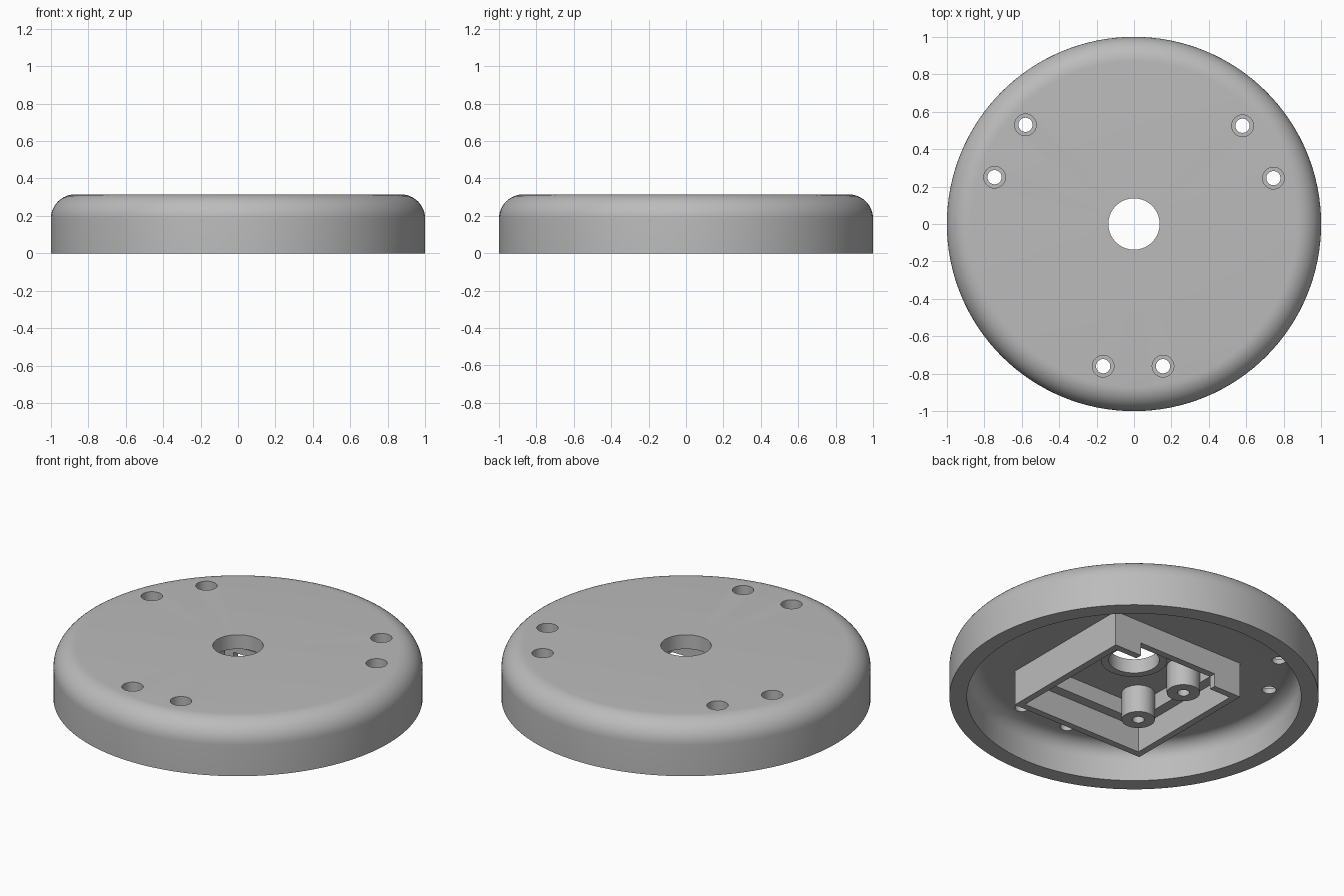
import bpy, bmesh
from math import sin, cos, pi

old = bpy.data.objects.get("Cube")
if old:
    bpy.data.objects.remove(old)

SEGMENTS = 128
TOP, CEILING = 0.315, 0.21
BOX_X, BOX_FRONT, BOX_BACK = 0.44, -0.48, 0.37

grey = bpy.data.materials.new("plain grey")
grey.use_nodes = True
colour = (0.5, 0.5, 0.5, 1)
grey.diffuse_color = colour
grey.node_tree.nodes["Principled BSDF"].inputs["Base Color"].default_value = colour


def make_object(name, bm):
    bmesh.ops.recalc_face_normals(bm, faces=bm.faces)
    mesh = bpy.data.meshes.new(name)
    bm.to_mesh(mesh)
    bm.free()
    mesh.materials.append(grey)
    obj = bpy.data.objects.new(name, mesh)
    bpy.context.collection.objects.link(obj)
    return obj


def lathe(name, profile):
    """Revolve a closed (radius, height) profile about z."""
    bm = bmesh.new()
    rings = []
    for i in range(SEGMENTS):
        a = 2 * pi * i / SEGMENTS
        rings.append([bm.verts.new((r * cos(a), r * sin(a), z)) for r, z in profile])
    n = len(profile)
    for i in range(SEGMENTS):
        one, two = rings[i], rings[(i + 1) % SEGMENTS]
        for j in range(n):
            k = (j + 1) % n
            bm.faces.new((one[j], two[j], two[k], one[k]))
    return make_object(name, bm)


def block(name, x0, x1, y0, y1, z0, z1):
    bm = bmesh.new()
    bmesh.ops.create_cube(bm, size=1)
    for v in bm.verts:
        v.co = ((x0, x1)[v.co.x > 0], (y0, y1)[v.co.y > 0], (z0, z1)[v.co.z > 0])
    return make_object(name, bm)


def cylinder(name, x, y, r, z0, z1, sides=48):
    bm = bmesh.new()
    bmesh.ops.create_cone(bm, cap_ends=True, segments=sides,
                          radius1=r, radius2=r, depth=z1 - z0)
    bmesh.ops.translate(bm, verts=bm.verts, vec=(x, y, (z0 + z1) / 2))
    return make_object(name, bm)


def combine(target, tool, operation):
    """Merge or cut with a helper shape, then discard it."""
    mod = target.modifiers.new(operation.lower(), 'BOOLEAN')
    mod.operation, mod.object, mod.solver = operation, tool, 'EXACT'
    bpy.context.view_layer.objects.active = target
    bpy.ops.object.modifier_apply(modifier=mod.name)
    bpy.data.objects.remove(tool)


def add(tool):
    combine(cover, tool, 'UNION')


def cut(tool):
    combine(cover, tool, 'DIFFERENCE')


def inset_block(name, inset, z0, z1):
    return block(name, -BOX_X + inset, BOX_X - inset,
                 BOX_FRONT + inset, BOX_BACK - inset, z0, z1)


def fillet(radius, z, size, steps=12):
    """Quarter round from the wall up to the flat."""
    return [(radius - size + size * cos(t * pi / 2 / steps),
             z - size + size * sin(t * pi / 2 / steps)) for t in range(steps + 1)]


# Round shell with the centre bore
BORE = 0.137
outer = [(1, 0)] + fillet(1, TOP, 0.13)
inner = fillet(0.905, CEILING, 0.09)[::-1] + [(0.905, 0)]
cover = lathe("round_cover", outer + [(BORE, TOP), (BORE, CEILING)] + inner)

# Square housing underneath, with ledge, deeper pocket and cable notch
add(inset_block("housing", 0, 0, 0.26))
cut(inset_block("housing_recess", 0.04, -0.1, 0.15))
cut(inset_block("housing_pocket", 0.10, -0.1, 0.245))
cut(block("cable_notch", -0.26, 0.26, 0.3, 0.5, -0.1, 0.078))

# Screw posts and collar round the bore
for x, y in ((-0.265, 0.10), (-0.265, -0.28)):
    add(cylinder("screw_post", x, y, 0.09, 0.08, 0.27))
    cut(cylinder("post_hole", x, y, 0.033, 0, 0.22, 32))
add(cylinder("bore_collar", 0, 0, 0.18, 0.23, 0.28, 64))
cut(cylinder("bore", 0, 0, BORE, -0.1, 0.5, SEGMENTS))

# Counterbored mounting holes
for x, y in ((-0.58, 0.53), (0.58, 0.525), (-0.745, 0.25),
             (0.745, 0.245), (-0.165, -0.76), (0.155, -0.76)):
    cut(cylinder("through_hole", x, y, 0.038, 0.1, 0.5, 32))
    cut(cylinder("counterbore", x, y, 0.058, 0.24, 0.5, 32))

# Smooth rounds, crisp edges
bpy.ops.object.select_all(action='DESELECT')
cover.select_set(True)
bpy.context.view_layer.objects.active = cover
bpy.ops.object.shade_smooth_by_angle(angle=pi / 6)
